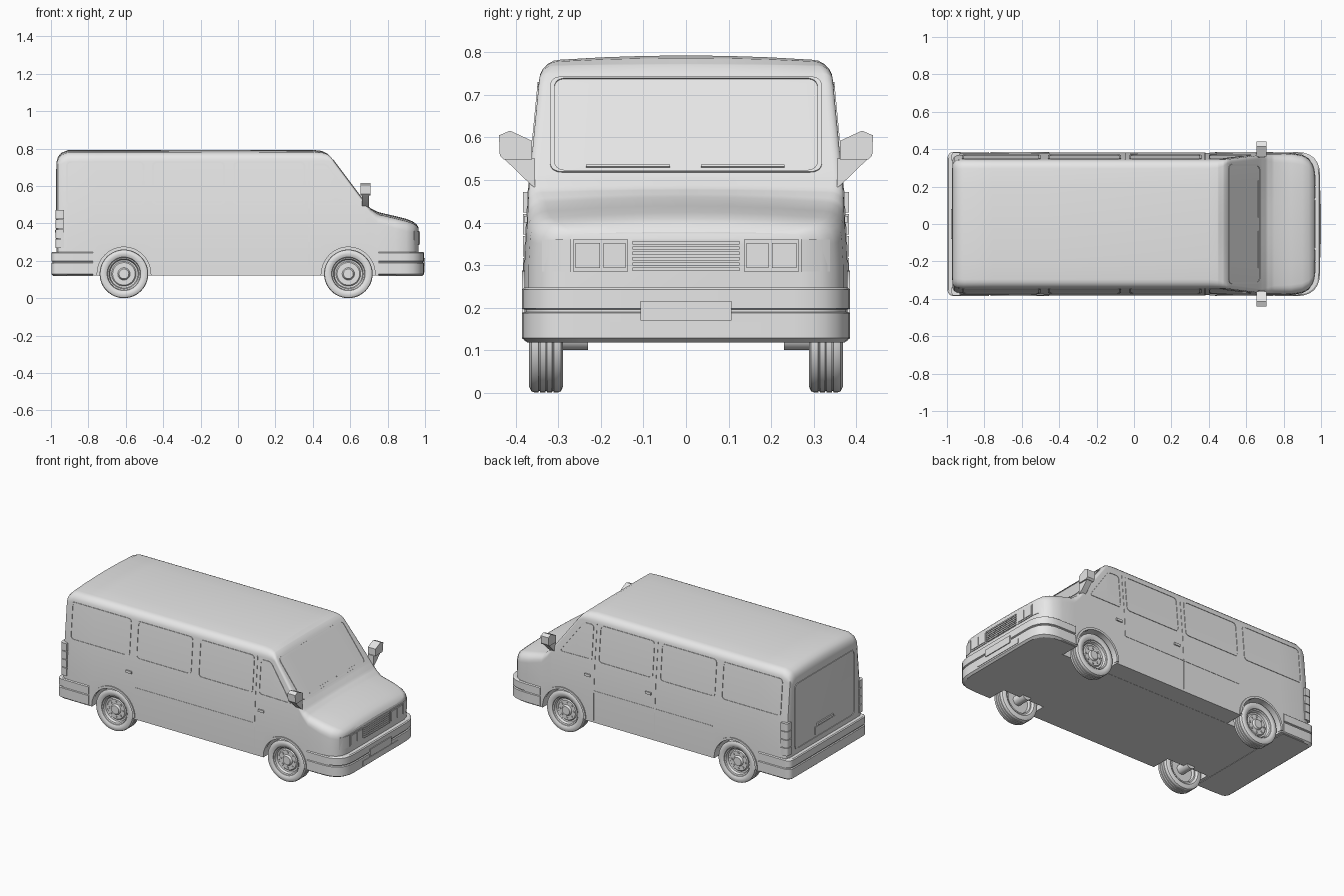
import bpy, bmesh, math
from mathutils import Vector

if "Cube" in bpy.data.objects:
    bpy.data.objects.remove(bpy.data.objects["Cube"])

GREY = bpy.data.materials.new("plain_grey")
GREY.use_nodes = True
GREY.diffuse_color = (0.8, 0.8, 0.8, 1)
for node in GREY.node_tree.nodes:
    if node.type == 'BSDF_PRINCIPLED':
        node.inputs["Base Color"].default_value = (0.8, 0.8, 0.8, 1)

FLOOR, AXLES, HUB, WELL = 0.12, (-0.61, 0.59), 0.13, 0.146
SIDES = (-1, 1)


def finish(bm, name):
    """Turn a bmesh into a named object, smooth except at sharp edges."""
    bmesh.ops.recalc_face_normals(bm, faces=bm.faces[:])
    for f in bm.faces:
        f.smooth = True
    for e in bm.edges:
        e.smooth = e.calc_face_angle(0) < math.radians(30)
    me = bpy.data.meshes.new(name)
    bm.to_mesh(me)
    bm.free()
    me.materials.append(GREY)
    bpy.context.scene.collection.objects.link(bpy.data.objects.new(name, me))


def half_width(z):
    """Body side: upright below, leaning inwards above the belt line."""
    if z < 0.3:
        return 0.38
    if z < 0.48:
        return 0.38 - 0.01 * (z - 0.3) / 0.18
    return 0.37 - 0.096 * (z - 0.48)


def rounded(pts, radii):
    """Fillet the corners of a polygon."""
    out = []
    for i, r in enumerate(radii):
        p = Vector(pts[i])
        if r == 0:
            out.append(p)
            continue
        a = p + (Vector(pts[i - 1]) - p).normalized() * r
        b = p + (Vector(pts[(i + 1) % len(pts)]) - p).normalized() * r
        for t in (k / 6 for k in range(7)):
            out.append(a * (1 - t) ** 2 + p * (2 * t * (1 - t)) + b * t ** 2)
    return out


def rect(u0, u1, v0, v1):
    return [(u0, v0), (u1, v0), (u1, v1), (u0, v1)]


def circle(cx, cz, r, n=48):
    return [(cx + r * math.cos(math.tau * i / n), cz + r * math.sin(math.tau * i / n)) for i in range(n)]


def loft(bm, loops, closed=False):
    """Skin a list of point loops, capping the ends unless closed."""
    rows = [[bm.verts.new(p) for p in loop] for loop in loops]
    pairs = list(zip(rows, rows[1:]))
    if closed:
        pairs.append((rows[-1], rows[0]))
    else:
        bm.faces.new(rows[0][::-1])
        bm.faces.new(rows[-1])
    for a, b in pairs:
        for i in range(len(a)):
            j = (i + 1) % len(a)
            bm.faces.new((a[i], a[j], b[j], b[i]))


def prism(bm, pts, d0, d1, place):
    """Extrude a 2D outline from depth d0 to d1 on a placed surface."""
    loft(bm, [[place(p[0], p[1], d) for p in pts] for d in (d0, d1)])


def frame(bm, pts, d0, d1, place, width=0.011):
    """Thin raised surround following an outline."""
    mid = sum((Vector(p) for p in pts), Vector((0, 0))) / len(pts)
    inner = [p + (mid - p).normalized() * width for p in pts]
    steps = ((pts, d0), (pts, d1), (inner, d1), (inner, d0))
    loft(bm, [[place(p[0], p[1], d) for p in loop] for loop, d in steps], True)


# Surfaces on which details are placed
def on_side(s):
    return lambda u, v, d: (u, s * (half_width(v) + d), v)


def across(s):
    return lambda u, v, d: (u, s * d, v)


def sideways(s):
    return lambda u, v, d: (d, s * u, v)


def on_glass(u, v, d):
    return (0.5 + 0.6 * v + 0.8 * d, u, 0.75 - 0.8 * v + 0.6 * d)


def on_nose(u, v, d):
    return (0.965 + d, u, v)


def on_tail(u, v, d):
    return (-0.97 - d, u, v)


def plan(u, v, d):
    return (u, v, d)


# Body shell lofted along its length: x, top, side inset, corner radius, crown
STATIONS = [
    (-0.97, 0.73, 0.03, 0.04, 0.006), (-0.962, 0.757, 0.013, 0.045, 0.008),
    (-0.945, 0.777, 0.004, 0.05, 0.01), (-0.91, 0.791, 0, 0.05, 0.01),
    (0.4, 0.793, 0, 0.05, 0.01), (0.45, 0.787, 0, 0.045, 0.008), (0.48, 0.772, 0, 0.035, 0.003),
    (0.5, 0.75, 0, 0.022, 0), (0.68, 0.51, 0, 0.022, 0), (0.71, 0.48, 0, 0.03, 0.005),
    (0.75, 0.46, 0, 0.045, 0.012), (0.84, 0.439, 0, 0.05, 0.012), (0.9, 0.424, 0.01, 0.05, 0.012),
    (0.935, 0.41, 0.03, 0.045, 0.01), (0.955, 0.395, 0.06, 0.035, 0.008), (0.965, 0.378, 0.1, 0.02, 0.005)]


def station_at(x):
    for a, b in zip(STATIONS, STATIONS[1:]):
        if x <= b[0]:
            t = (x - a[0]) / (b[0] - a[0])
            return [p + (q - p) * t for p, q in zip(a, b)]


def arch_height(x):
    """Underside of the body, raised over each wheel."""
    gap = min(abs(x - c) for c in AXLES)
    return HUB + math.sqrt(WELL ** 2 - gap ** 2) if gap < WELL - 0.0005 else FLOOR + 0.001


def section(x):
    x, top, inset, r, crown = station_at(x)
    zc = top - crown - r
    sill = arch_height(x)
    half = [(0.26, FLOOR), (0.26, sill)]
    half += [(half_width(z) - inset, z) for z in (sill, min(0.3, zc - 0.02), min(0.48, zc - 0.005), zc)]
    flat = half[-1][0] - r
    half += [(flat + r * math.cos(a), zc + r * math.sin(a)) for a in (math.pi / 10 * k for k in range(1, 6))]
    half += [(flat * f, top - crown * f * f) for f in (0.66, 0.33, 0)]
    return [(x, y, z) for y, z in half + [(-y, z) for y, z in half[-2::-1]]]


slices = [s[0] for s in STATIONS]
slices += [c + WELL * math.cos(math.pi * k / 18) for c in AXLES for k in range(19)]
slices += [c + e * (WELL - 0.001) for c in AXLES for e in SIDES]
bm = bmesh.new()
loft(bm, [section(x) for x in sorted(slices)])
finish(bm, "body_shell")

# Window surrounds, door gaps and waist trim along both sides
windows, seams = bmesh.new(), bmesh.new()
for s in SIDES:
    for x0, x1 in ((-0.92, -0.5), (-0.46, -0.07), (-0.025, 0.36)):
        frame(windows, rounded(rect(x0, x1, 0.5, 0.73), [0.025] * 4), -0.003, 0.003, on_side(s))
    cab = [(0.4, 0.5), (0.632, 0.5), (0.475, 0.72), (0.4, 0.72)]
    frame(windows, rounded(cab, [0.02] * 4), -0.003, 0.003, on_side(s))
    for x in (0.38,) if s < 0 else (0.38, -0.047):
        for z0, z1 in ((0.135, 0.3), (0.3, 0.48), (0.48, 0.73)):
            prism(seams, rect(x - 0.002, x + 0.002, z0, z1), -0.003, 0.002, on_side(s))
    prism(seams, rect(-0.45, 0.378, 0.318, 0.322), -0.003, 0.002, on_side(s))
finish(windows, "side_window_surrounds")
finish(seams, "door_seams")

# Windscreen surround and wipers
bm = bmesh.new()
frame(bm, rounded(rect(-0.32, 0.32, 0.01, 0.29), [0.03] * 4), -0.003, 0.003, on_glass)
finish(bm, "windscreen_surround")
bm = bmesh.new()
for y0, y1 in ((-0.235, -0.038), (0.035, 0.232)):
    prism(bm, rect(y0, y1, 0.27, 0.276), -0.004, 0.004, on_glass)
finish(bm, "wipers")

# Tailgate with handle and plate
bm = bmesh.new()
frame(bm, rounded(rect(-0.3, 0.3, 0.275, 0.69), [0.03] * 4), -0.003, 0.004, on_tail)
prism(bm, rect(-0.1, 0.1, 0.3, 0.345), -0.002, 0.004, on_tail)
prism(bm, rect(-0.08, 0.08, 0.35, 0.365), -0.002, 0.008, on_tail)
finish(bm, "tailgate")

# Bumpers: rounded outlines stacked in height, with a groove between two tiers
TIERS = ((0.118, -0.012), (0.128, 0), (0.187, 0), (0.19, -0.006),
         (0.195, -0.006), (0.198, 0), (0.242, 0), (0.247, -0.006))
for name, x_in, x_out, r in (("front_bumper", 0.75, 0.995, 0.13), ("rear_bumper", -0.775, -0.998, 0.04)):
    loops = []
    for z, grow in TIERS:
        end, y = x_out + math.copysign(grow, -x_out), 0.386 + grow
        outline = [(x_in, -y), (end, -y), (end, y), (x_in, y)]
        loops.append([(p[0], p[1], z) for p in rounded(outline, [0, r, r, 0])])
    bm = bmesh.new()
    loft(bm, loops)
    finish(bm, name)

# Plate and air slot on the front bumper
bm = bmesh.new()
prism(bm, rect(-0.107, 0.107, 0.17, 0.215), 0.026, 0.035, on_nose)
prism(bm, rect(-0.178, 0.178, 0.137, 0.166), 0.026, 0.033, on_nose)
finish(bm, "front_plates")

# Grille slats
bm = bmesh.new()
prism(bm, rect(-0.126, 0.126, 0.285, 0.36), -0.01, 0.002, on_nose)
for z in (0.286 + k * 0.0125 for k in range(6)):
    prism(bm, rect(-0.126, 0.126, z, z + 0.008), 0, 0.008, on_nose)
finish(bm, "grille")

# Headlights, indicators and tail lights
lamps, corners, tails = bmesh.new(), bmesh.new(), bmesh.new()
for s in SIDES:
    prism(lamps, rect(s * 0.136, s * 0.266, 0.285, 0.36), -0.01, 0.004, on_nose)
    for y0, y1 in ((0.142, 0.194), (0.202, 0.26)):
        prism(lamps, rect(s * y0, s * y1, 0.293, 0.352), 0, 0.008, on_nose)
    wrap = [(0.969, 0.27), (0.962, 0.305), (0.943, 0.339), (0.92, 0.32), (0.94, 0.27)]
    prism(corners, [(x, s * y) for x, y in wrap], 0.285, 0.36, plan)
    block = [(x, s * y) for x, y in rect(-0.976, -0.93, 0.34, 0.383)]
    for z in (0.268 + k * 0.052 for k in range(4)):
        prism(tails, rounded(block, [0, 0, 0, 0.02]), z, z + 0.048, plan)
finish(lamps, "headlights")
finish(corners, "indicators")
finish(tails, "tail_lights")

# Door mirrors on tapering arms, door handles and wheel arch lips
mirrors, handles, lips = bmesh.new(), bmesh.new(), bmesh.new()
for s in SIDES:
    head = [(0.44, 0.605), (0.414, 0.616), (0.362, 0.592), (0.362, 0.548), (0.428, 0.548), (0.438, 0.558)]
    prism(mirrors, head, 0.655, 0.708, sideways(s))
    prism(mirrors, [(0.428, 0.55), (0.355, 0.55), (0.355, 0.482), (0.364, 0.488)], 0.662, 0.7, sideways(s))
    for x in (0.405, -0.02 if s > 0 else -0.52):
        prism(handles, rect(x, x + 0.04, 0.4, 0.415), -0.002, 0.007, on_side(s))
    arc = [math.pi * k / 28 for k in range(29)]
    for x in AXLES:
        lip = [(x + r * math.cos(a), HUB + r * math.sin(a))
               for r, angles in ((0.157, arc), (0.143, arc[::-1])) for a in angles]
        prism(lips, lip, 0.36, 0.386, across(s))
finish(mirrors, "door_mirrors")
finish(handles, "door_handles")
finish(lips, "wheel_arch_lips")

# Wheels: turned profiles of radius and distance from the centre line
TYRE = [(0.086, 0.35), (0.09, 0.363), (0.102, 0.369), (0.117, 0.369), (0.127, 0.364), (0.13, 0.356)]
for y in (0.345, 0.329, 0.313):
    TYRE += [(0.13, y + 0.002), (0.126, y + 0.001), (0.126, y - 0.001), (0.13, y - 0.002)]
TYRE += [(0.13, 0.302), (0.127, 0.294), (0.115, 0.289), (0.1, 0.289), (0.086, 0.3)]
RIM = [(0.026, 0.358), (0.03, 0.352), (0.033, 0.346), (0.06, 0.346), (0.066, 0.34),
       (0.075, 0.342), (0.08, 0.358), (0.087, 0.361), (0.088, 0.35), (0.088, 0.298),
       (0.08, 0.298), (0.075, 0.315), (0.03, 0.315), (0.03, 0.23)]
for end, x in zip(("rear", "front"), AXLES):
    tyres, rims = bmesh.new(), bmesh.new()
    for s in SIDES:
        for bm, profile in ((tyres, TYRE), (rims, RIM)):
            loft(bm, [[(px, s * y, pz) for px, pz in circle(x, HUB, r)] for r, y in profile], bm is tyres)
        for px, pz in circle(x, HUB, 0.047, 8):
            prism(rims, circle(px, pz, 0.006, 8), 0.34, 0.351, across(s))
    finish(tyres, f"{end}_tyres")
    finish(rims, f"{end}_rims")
